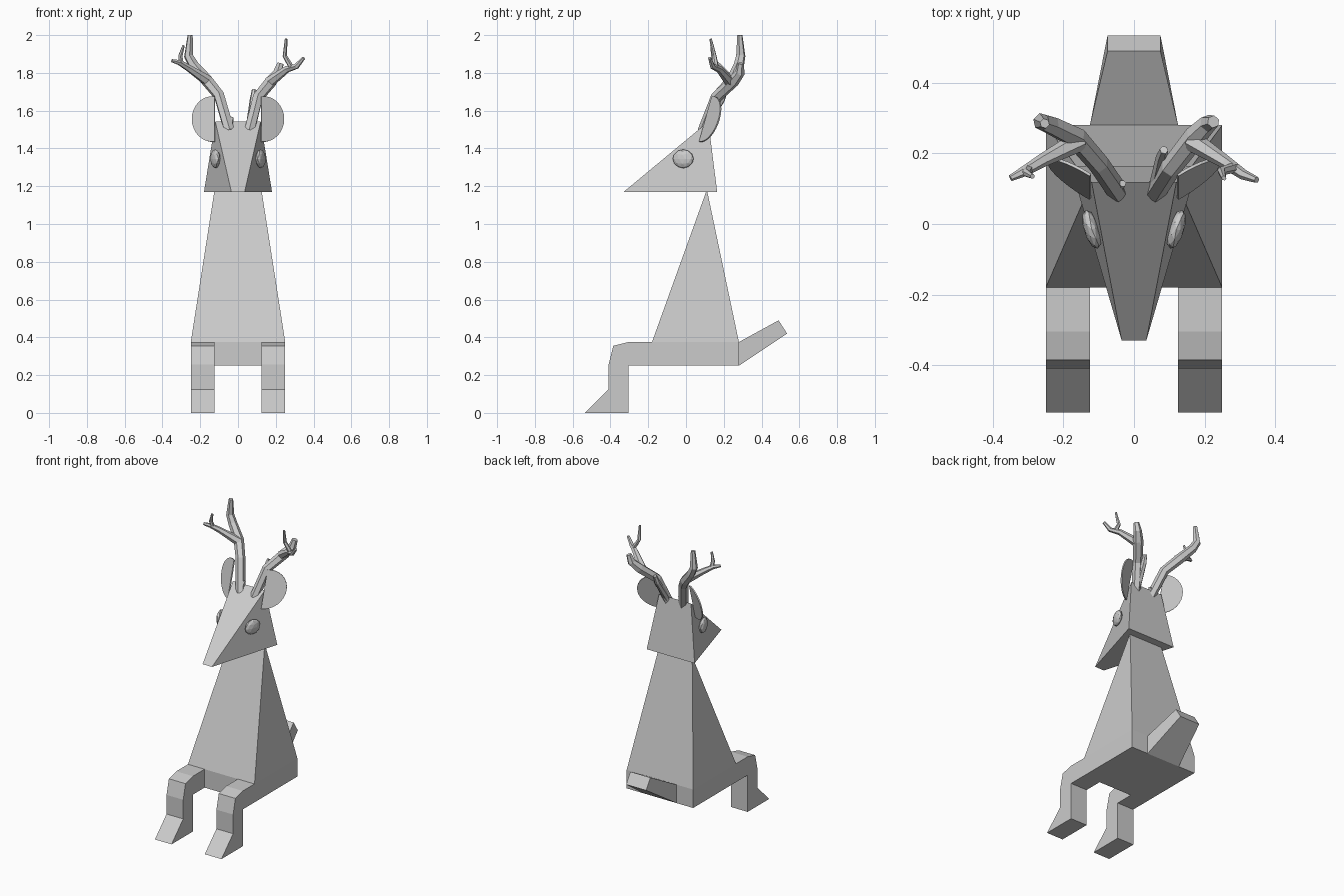
import bpy, bmesh, math
from mathutils import Vector, Matrix

if "Cube" in bpy.data.objects:
    bpy.data.objects.remove(bpy.data.objects["Cube"])


def add(name, bm):
    bmesh.ops.recalc_face_normals(bm, faces=bm.faces[:])
    me = bpy.data.meshes.new(name)
    bm.to_mesh(me)
    bm.free()
    ob = bpy.data.objects.new(name, me)
    bpy.context.collection.objects.link(ob)
    return ob


def loft(name, sections, caps=True):
    """Join rings with equal point counts into a closed flat-sided solid."""
    bm = bmesh.new()
    rings = [[bm.verts.new(p) for p in s] for s in sections]
    for a, b in zip(rings, rings[1:]):
        n = len(a)
        for i in range(n):
            bm.faces.new((a[i], a[(i + 1) % n], b[(i + 1) % n], b[i]))
    bm.faces.new(rings[0])
    bm.faces.new(rings[-1])
    bmesh.ops.remove_doubles(bm, verts=bm.verts[:], dist=1e-4)
    return add(name, bm)


def rect(hx, y0, y1, z):
    return [(-hx, y0, z), (hx, y0, z), (hx, y1, z), (-hx, y1, z)]


def branch(name, pts):
    """Six-sided tapered tube; each point is x, y, z, radius."""
    cu = bpy.data.curves.new(name, 'CURVE')
    cu.dimensions = '3D'
    cu.bevel_depth = 1.0
    cu.bevel_resolution = 1
    cu.use_fill_caps = True
    sp = cu.splines.new('POLY')
    sp.use_smooth = False
    sp.points.add(len(pts) - 1)
    for p, (x, y, z, r) in zip(sp.points, pts):
        p.co = (x, y, z, 1)
        p.radius = r
    ob = bpy.data.objects.new(name, cu)
    bpy.context.collection.objects.link(ob)
    bpy.ops.object.select_all(action='DESELECT')
    ob.select_set(True)
    bpy.context.view_layer.objects.active = ob
    bpy.ops.object.convert(target='MESH')


# Torso: low box rising to a narrow neck ridge
loft("torso", [rect(0.25, -0.18, 0.28, 0.25), rect(0.25, -0.18, 0.28, 0.375),
               rect(0.125, 0.108, 0.112, 1.175)])

# Tail
loft("tail", [[(-0.125, 0.28, 0.25), (0.125, 0.28, 0.25), (0.125, 0.28, 0.375), (-0.125, 0.28, 0.375)],
              [(-0.075, 0.535, 0.42), (0.075, 0.535, 0.42), (0.075, 0.49, 0.49), (-0.075, 0.49, 0.49)]])

# Head wedge and snout, with a nose edge across the slope
head = loft("head", [
    [(-0.035, -0.33, 1.17), (0.035, -0.33, 1.17), (0.18, 0.165, 1.17), (-0.18, 0.165, 1.17)],
    [(-0.035, -0.33, 1.17), (0.035, -0.33, 1.17), (0.12, 0.118, 1.542), (-0.12, 0.118, 1.542)]])

# Legs: bent side profile
leg = [(-0.18, 0.375), (-0.305, 0.375), (-0.385, 0.355), (-0.41, 0.255), (-0.41, 0.125),
       (-0.535, 0), (-0.305, 0), (-0.305, 0.25), (-0.18, 0.25)]

for side, s in (("left", -1), ("right", 1)):
    loft(side + "_leg", [[(s * x, y, z) for y, z in leg] for x in (0.125, 0.25)])

    # Eye: faceted flattened ball on the cheek
    bm = bmesh.new()
    bmesh.ops.create_icosphere(bm, subdivisions=2, radius=1)
    bm.transform(Matrix.Translation((s * 0.12, -0.015, 1.345))
                 @ Matrix.Rotation(-s * math.radians(17), 4, 'Z')
                 @ Matrix.Diagonal((0.022, 0.058, 0.05, 1)))
    add(side + "_eye", bm)

    # Ear: thin half disc, leaning and swept back
    out = Vector((s * 0.85, 0.5, 0)).normalized()
    up = Vector((0, 0.27, 0.96))
    nrm = out.cross(up).normalized() * 0.004
    c = Vector((s * 0.135, 0.112, 1.555))
    arc = [c + 0.125 * (math.cos(a) * out + math.sin(a) * up)
           for a in [math.radians(-96 + 192 * i / 16) for i in range(17)]]
    loft(side + "_ear", [[p - nrm for p in arc], [p + nrm for p in arc]])

# Antlers: main beam, forward branch, upright tine and short inner spike
branch("left_antler_beam", [(-0.045, 0.09, 1.49, 0.03), (-0.10, 0.17, 1.68, 0.03), (-0.165, 0.245, 1.76, 0.032),
                            (-0.235, 0.28, 1.84, 0.028), (-0.262, 0.29, 1.89, 0.025), (-0.253, 0.285, 2.0, 0.014)])
branch("left_antler_branch", [(-0.155, 0.235, 1.755, 0.03), (-0.26, 0.18, 1.825, 0.019),
                              (-0.31, 0.15, 1.855, 0.015), (-0.35, 0.13, 1.865, 0.009)])
branch("left_antler_tine", [(-0.30, 0.155, 1.85, 0.014), (-0.305, 0.145, 1.89, 0.012), (-0.288, 0.135, 1.945, 0.007)])
branch("left_antler_spike", [(-0.05, 0.10, 1.50, 0.02), (-0.032, 0.115, 1.565, 0.01)])

branch("right_antler_beam", [(0.06, 0.09, 1.49, 0.03), (0.105, 0.16, 1.67, 0.03), (0.175, 0.25, 1.755, 0.032),
                             (0.21, 0.285, 1.80, 0.026), (0.225, 0.29, 1.85, 0.018)])
branch("right_antler_branch", [(0.165, 0.235, 1.75, 0.03), (0.26, 0.175, 1.82, 0.019),
                               (0.31, 0.14, 1.835, 0.015), (0.348, 0.125, 1.88, 0.009)])
branch("right_antler_tine", [(0.285, 0.16, 1.825, 0.015), (0.248, 0.15, 1.89, 0.012), (0.255, 0.13, 1.98, 0.007)])
branch("right_antler_spike", [(0.065, 0.11, 1.53, 0.022), (0.08, 0.19, 1.66, 0.018), (0.085, 0.21, 1.71, 0.012)])

# Nose edge cut into the head
bm = bmesh.new()
bm.from_mesh(head.data)
bmesh.ops.bisect_plane(bm, geom=bm.verts[:] + bm.edges[:] + bm.faces[:],
                       plane_co=(0, -0.23, 1.25), plane_no=(0, 1, 0))
bm.to_mesh(head.data)
bm.free()
